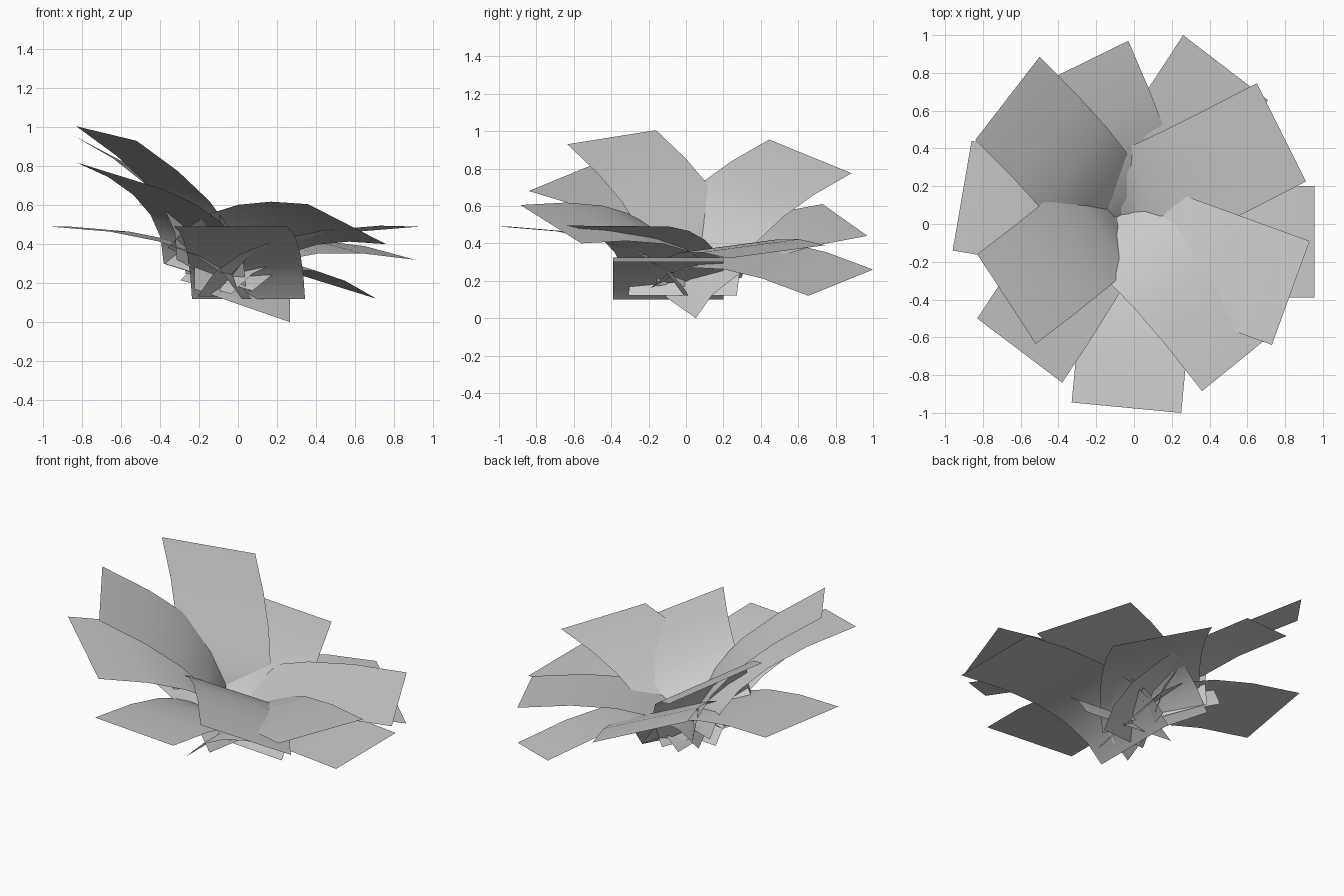
import bpy
import math
from mathutils import Vector

default_cube = bpy.data.objects.get("Cube")
if default_cube:
    bpy.data.objects.remove(default_cube, do_unlink=True)

# Single pale grey for every leaf
leaf_grey = bpy.data.materials.new("leaf_grey")
leaf_grey.use_nodes = True
leaf_colour = (0.6, 0.6, 0.6, 1)
leaf_grey.diffuse_color = leaf_colour
leaf_grey.node_tree.nodes["Principled BSDF"].inputs["Base Color"].default_value = leaf_colour

LEAF_LENGTH = 1.06   # straight distance from base to tip
LEAF_ARCH = 0.26     # how far the leaf bows above that line
SEGMENTS = 5


def add_leaf(name, first_corner, second_corner, base_height):
    """Arched rectangular leaf from its two tip corners down to the plant's centre."""
    first, second = Vector(first_corner), Vector(second_corner)
    tip = (first + second) / 2
    edge = second - first
    flat_edge = Vector((edge.x, edge.y, 0))
    along = flat_edge.normalized()
    outward = Vector((along.y, -along.x, 0))
    if outward.dot(tip) < 0:
        outward.negate()

    # Spine direction, kept square to the tip edge even when the leaf is rolled
    rise = tip.z - base_height
    slip = -rise * edge.z / flat_edge.length
    reach = math.sqrt(LEAF_LENGTH ** 2 - rise ** 2 - slip ** 2)
    spine = along * slip + outward * reach + Vector((0, 0, rise))
    base = tip - spine
    normal = edge.cross(spine).normalized()
    if normal.z < 0:
        normal.negate()
        edge.negate()
    control = base + spine * 0.25 + normal * LEAF_ARCH

    # Sweep the tip edge along the bowed spine
    points, faces = [], []
    for step in range(SEGMENTS + 1):
        t = step / SEGMENTS
        centre = base * (1 - t) ** 2 + control * (2 * t * (1 - t)) + tip * t ** 2
        points += [centre - edge / 2, centre + edge / 2]
    for step in range(SEGMENTS):
        start = step * 2
        faces.append((start, start + 1, start + 3, start + 2))

    mesh = bpy.data.meshes.new(name)
    mesh.from_pydata(points, [], faces)
    mesh.materials.append(leaf_grey)
    for polygon in mesh.polygons:
        polygon.use_smooth = True
    mesh.update()
    leaf = bpy.data.objects.new(name, mesh)
    bpy.context.collection.objects.link(leaf)


# Upright leaves on the right side
add_leaf("upright_leaf_back", (-.84, .445, .955), (-.5, .885, .775), .23)
add_leaf("upright_leaf_front", (-.83, -.16, 1.005), (-.52, -.635, .93), .21)
add_leaf("raised_leaf_front", (-.83, -.5, .82), (-.38, -.84, .68), .23)

# Spreading leaves around the back and left
add_leaf("spreading_leaf_back", (-.52, .73, .61), (-.03, .97, .44), .085)
add_leaf("drooping_leaf_back", (.26, 1, .26), (.71, .655, .12), .23)
add_leaf("spreading_leaf_back_left", (.65, .745, .39), (.91, .225, .32), .18)
add_leaf("low_leaf_left", (.955, .2, .3), (.955, -.39, .3), .1)
add_leaf("spreading_leaf_front_left", (.93, -.09, .49), (.73, -.64, .495), .13)

# Spreading leaves along the front and right
add_leaf("rolled_leaf_front_left", (.36, -.885, .605), (.76, -.56, .4), .28)
add_leaf("low_leaf_front", (-.33, -.945, .49), (.25, -1, .49), .12)
add_leaf("low_leaf_right", (-.86, .44, .49), (-.96, -.14, .49), .12)
